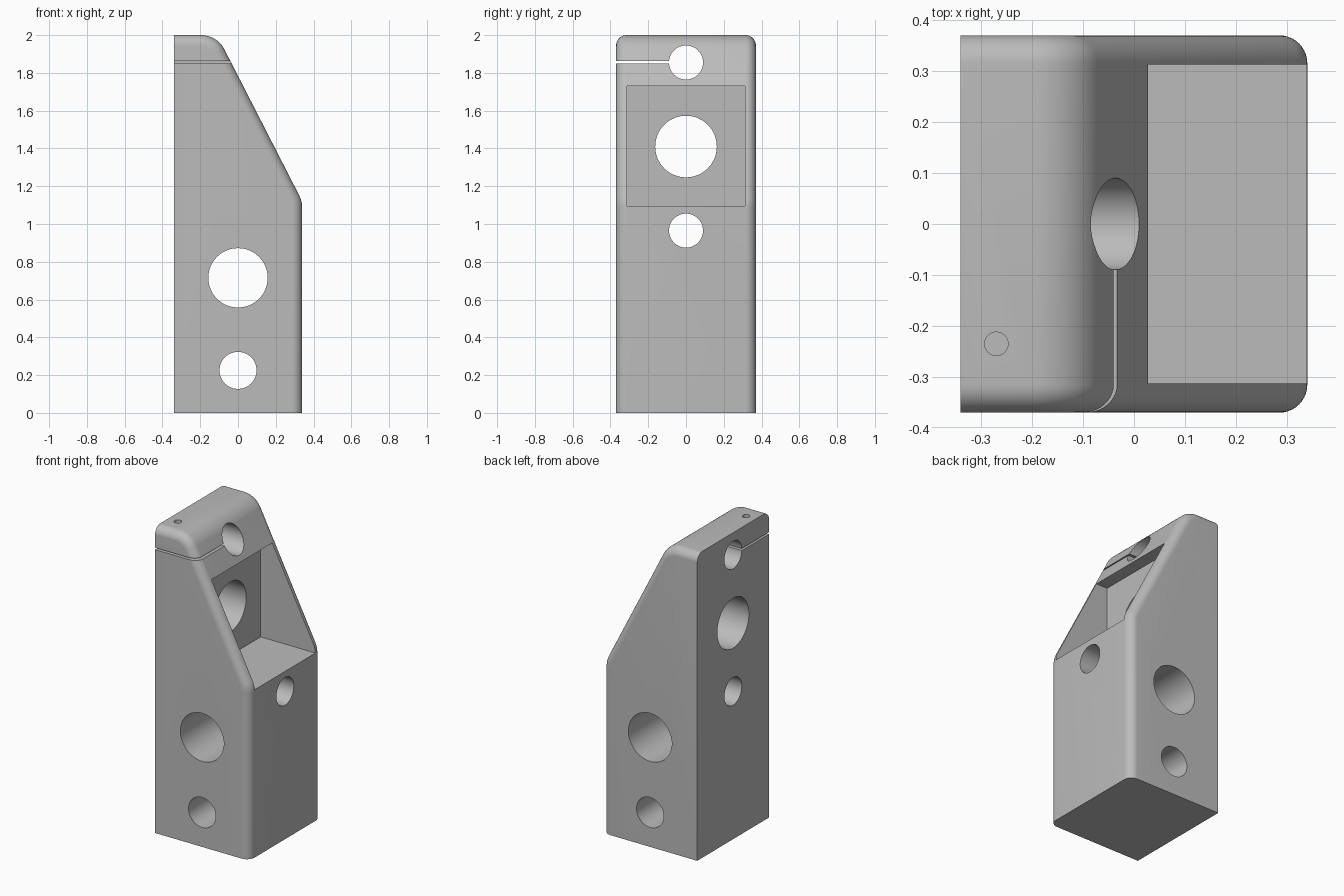
import bpy, bmesh
from math import sin, cos, pi, radians
from mathutils import Matrix

default = bpy.data.objects.get("Cube")
if default:
    bpy.data.objects.remove(default, do_unlink=True)

HALF_X, HALF_Y, HEIGHT = 0.34, 0.37, 2.0
ROUND = 0.055            # rounding along the outline of both side faces
SLOPE = radians(27.1)    # direction of the sloped face normal

grey = bpy.data.materials.new("grey")
grey.use_nodes = True
colour = (0.5, 0.5, 0.5, 1)
grey.diffuse_color = colour
grey.node_tree.nodes["Principled BSDF"].inputs["Base Color"].default_value = colour


def make_object(name, bm):
    bmesh.ops.recalc_face_normals(bm, faces=bm.faces)
    mesh = bpy.data.meshes.new(name)
    bm.to_mesh(mesh)
    bm.free()
    mesh.materials.append(grey)
    obj = bpy.data.objects.new(name, mesh)
    bpy.context.collection.objects.link(obj)
    return obj


def arc(cx, cz, radius, start, end, steps):
    angles = [start + (end - start) * i / steps for i in range(steps + 1)]
    return [(cx + radius * cos(a), cz + radius * sin(a)) for a in angles]


def outline(inset):
    """Side outline; the back and the base stay square."""
    return ([(-HALF_X, 0), (HALF_X - inset, 0)]
            + arc(0.19, 1.084, 0.15 - inset, 0, SLOPE, 6)
            + arc(-0.196, 1.86, 0.14 - inset, SLOPE, pi / 2, 14)
            + [(-HALF_X, HEIGHT - inset)])


# Body: outlines lofted across the width, shrinking at both ends
steps = 10
sections = []
for i in range(steps + 1):
    a = pi / 2 * i / steps
    sections.append((-(HALF_Y - ROUND + ROUND * cos(a)), ROUND * (1 - sin(a))))
sections += [(-y, inset) for y, inset in reversed(sections)]

bm = bmesh.new()
rings = [[bm.verts.new((x, y, z)) for x, z in outline(inset)]
         for y, inset in sections]
for near, far in zip(rings, rings[1:]):
    for i in range(len(near)):
        j = (i + 1) % len(near)
        bm.faces.new((near[i], near[j], far[j], far[i]))
bm.faces.new(rings[0])
bm.faces.new(rings[-1])
body = make_object("clamp_block", bm)


# Cutters
def box(name, low, high):
    bm = bmesh.new()
    bmesh.ops.create_cube(bm, size=1)
    for v in bm.verts:
        v.co = [(l + h) / 2 + c * (h - l) for l, h, c in zip(low, high, v.co)]
    return make_object(name, bm)


def bore(name, axis, centre, radius, length=2, sides=64):
    turn = {"X": Matrix.Rotation(pi / 2, 4, "Y"),
            "Y": Matrix.Rotation(pi / 2, 4, "X"),
            "Z": Matrix.Identity(4)}[axis]
    bm = bmesh.new()
    bmesh.ops.create_cone(bm, cap_ends=True, segments=sides, radius1=radius,
                          radius2=radius, depth=length,
                          matrix=Matrix.Translation(centre) @ turn)
    return make_object(name, bm)


cutters = [
    box("pocket", (-0.055, -0.313, 1.095), (0.6, 0.313, 1.73)),
    bore("large_side_bore", "Y", (0, 0, 0.715), 0.157),
    bore("small_side_bore", "Y", (0, 0, 0.225), 0.098),
    bore("pocket_bore", "X", (0, 0, 1.41), 0.163),
    bore("lower_cross_bore", "X", (0, 0, 0.965), 0.09),
    bore("clamp_bore", "X", (0, 0, 1.855), 0.09),
    box("clamp_slit", (-0.6, -0.6, 1.849), (0.6, -0.03, 1.862)),
    bore("screw_hole", "Z", (-0.27, -0.235, 1.9), 0.023, 0.6, 32),
]

bpy.ops.object.select_all(action="DESELECT")
bpy.context.view_layer.objects.active = body
body.select_set(True)
for cutter in cutters:
    cutter.hide_render = True
    cut = body.modifiers.new(cutter.name, "BOOLEAN")
    cut.operation = "DIFFERENCE"
    cut.solver = "EXACT"
    cut.object = cutter
    bpy.ops.object.modifier_apply(modifier=cut.name)
    bpy.data.objects.remove(cutter, do_unlink=True)

bpy.ops.object.shade_smooth_by_angle(angle=radians(30))
